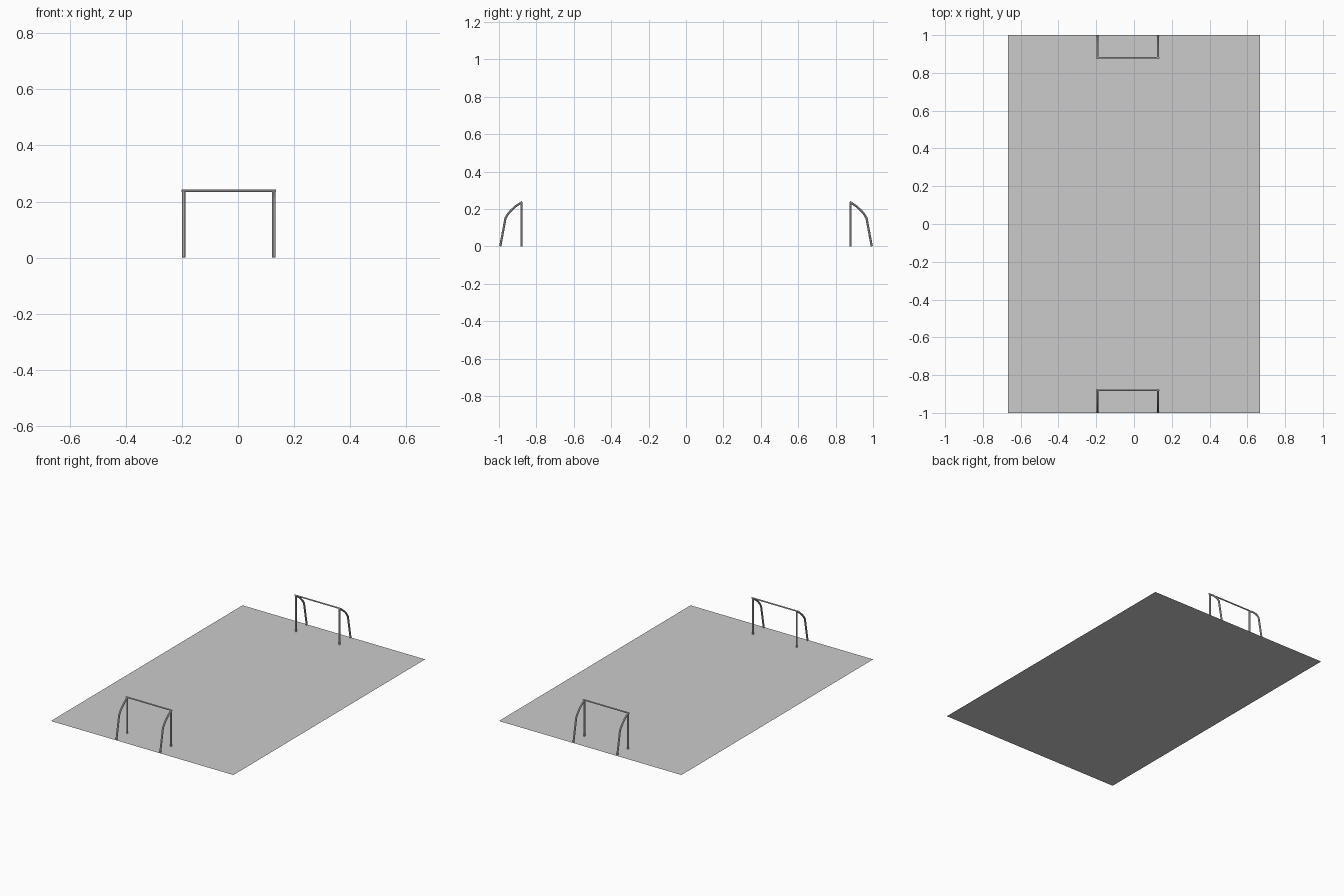
import bpy

if "Cube" in bpy.data.objects:
    bpy.data.objects.remove(bpy.data.objects["Cube"])

CX = -0.033      # goals sit slightly off centre
HALF = 0.160     # half distance between posts


def tube(name, points, radius):
    """Round eight-sided bar along a polyline, turned into a mesh."""
    cu = bpy.data.curves.new(name, 'CURVE')
    cu.dimensions = '3D'
    cu.bevel_depth = radius
    cu.bevel_resolution = 2
    cu.use_fill_caps = True
    sp = cu.splines.new('POLY')
    sp.points.add(len(points) - 1)
    for p, co in zip(sp.points, points):
        p.co = (*co, 1)
    ob = bpy.data.objects.new(name, cu)
    bpy.context.collection.objects.link(ob)
    bpy.ops.object.select_all(action='DESELECT')
    ob.select_set(True)
    bpy.context.view_layer.objects.active = ob
    bpy.ops.object.convert(target='MESH')
    bpy.ops.object.shade_smooth_by_angle()
    return bpy.context.object


# flat field
bpy.ops.mesh.primitive_plane_add(size=2)
field = bpy.context.object
field.name = "field"
field.scale = (0.667, 1, 1)
bpy.ops.object.transform_apply(scale=True)

# side profile of the rear support: distance from centre, height
brace = [(0.993, 0.001), (0.965, 0.152), (0.953, 0.172), (0.936, 0.192),
         (0.912, 0.214), (0.882, 0.234)]

for end, label in ((-1, "front"), (1, "back")):
    # crossbar
    tube(f"{label}_goal_crossbar",
         [(CX - HALF - 0.009, end * 0.880, 0.238),
          (CX + HALF + 0.009, end * 0.880, 0.238)], 0.0045)
    for side, hand in ((-1, "left"), (1, "right")):
        x = CX + side * HALF
        # upright post
        tube(f"{label}_goal_{hand}_post",
             [(x, end * 0.880, 0), (x, end * 0.880, 0.238)], 0.006)
        # curved rear support
        tube(f"{label}_goal_{hand}_brace",
             [(x, end * d, z) for d, z in brace], 0.006)
